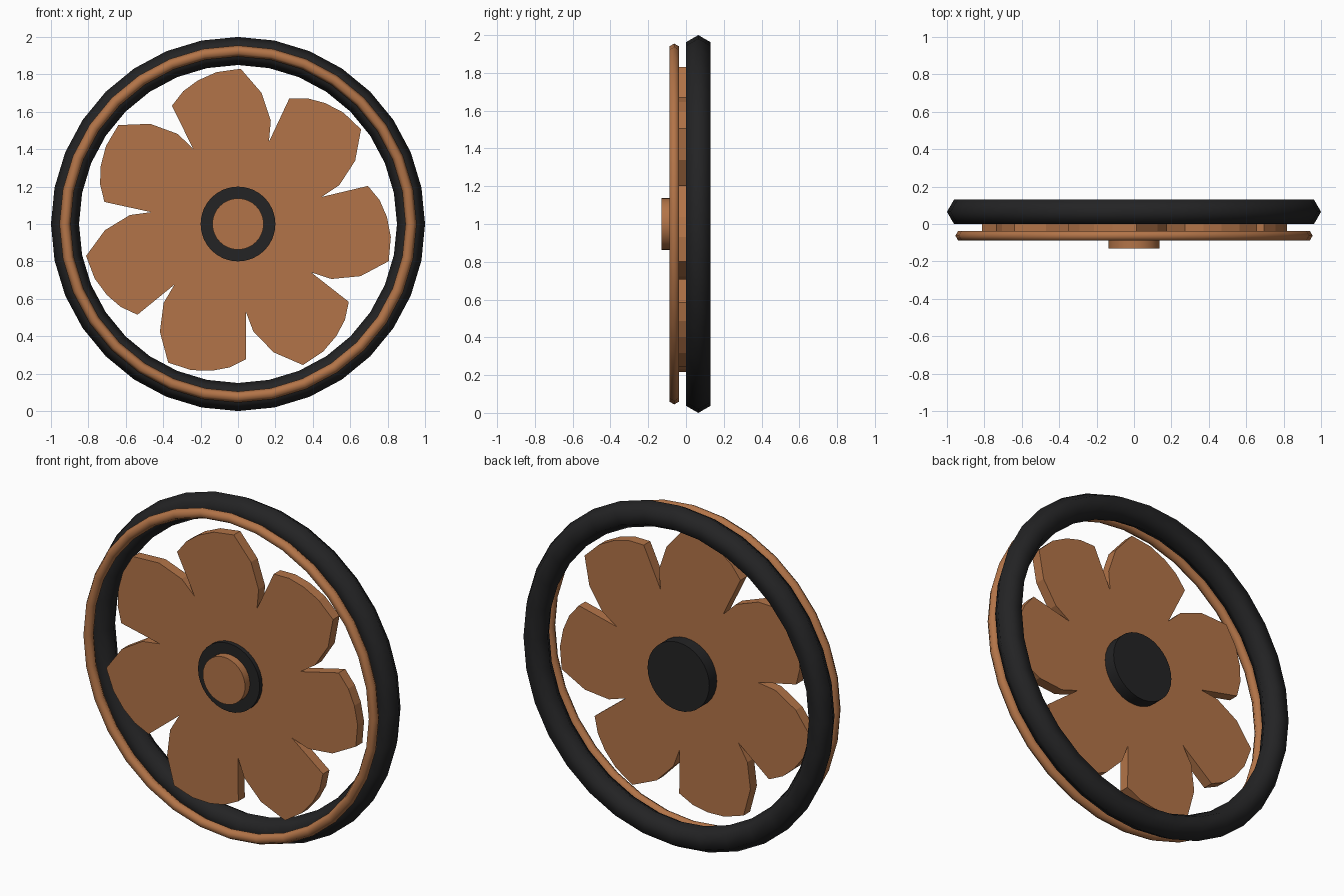
import bpy, bmesh
from math import radians, cos, sin, pi

cube = bpy.data.objects.get("Cube")
if cube:
    bpy.data.objects.remove(cube, do_unlink=True)

CENTRE_Z = 1.0


def material(name, colour):
    mat = bpy.data.materials.new(name)
    mat.use_nodes = True
    mat.diffuse_color = (*colour, 1)
    mat.node_tree.nodes["Principled BSDF"].inputs["Base Color"].default_value = (*colour, 1)
    return mat


copper = material("copper", (0.45, 0.175, 0.065))
black = material("black", (0.017, 0.017, 0.018))


def ring(name, y, major, minor, mat):
    """Smooth ring with a six-sided section, standing upright."""
    bpy.ops.mesh.primitive_torus_add(
        major_radius=major, minor_radius=minor, major_segments=32, minor_segments=6,
        location=(0, y, CENTRE_Z), rotation=(pi / 2, 0, 0))
    obj = bpy.context.object
    obj.name = name
    obj.data.materials.append(mat)
    bpy.ops.object.shade_smooth()


def disc(name, front, back, radius, mat):
    """Short cylinder along y."""
    bpy.ops.mesh.primitive_cylinder_add(
        vertices=32, radius=radius, depth=back - front,
        location=(0, (front + back) / 2, CENTRE_Z), rotation=(pi / 2, 0, 0))
    obj = bpy.context.object
    obj.name = name
    obj.data.materials.append(mat)
    bpy.ops.object.shade_smooth_by_angle(angle=radians(30))


# Rings
ring("outer_rim", 0.065, 0.925, 0.075, black)
ring("front_trim_ring", -0.0625, 0.925, 0.03, copper)

# Hub
disc("hub_disc", -0.085, 0.07, 0.2, black)
disc("hub_cap", -0.13, -0.08, 0.137, copper)

# Petal plate: one petal outline (radius, degrees after the notch) repeated round
PETALS = 7
petal = [(0.469, 0), (0.724, 1.6), (0.768, 8.4), (0.797, 15.2),
         (0.82, 22.8), (0.83, 31.8), (0.712, 41), (0.58, 48.4)]
bm = bmesh.new()
outline = []
for i in range(PETALS):
    for r, turn in petal:
        a = radians(120.8 - turn - i * 360 / PETALS)
        outline.append(bm.verts.new((r * cos(a), -0.06, CENTRE_Z + r * sin(a))))
face = bm.faces.new(outline)
extruded = bmesh.ops.extrude_face_region(bm, geom=[face], use_keep_orig=True)
verts = [g for g in extruded["geom"] if isinstance(g, bmesh.types.BMVert)]
bmesh.ops.translate(bm, verts=verts, vec=(0, 0.06, 0))
bmesh.ops.recalc_face_normals(bm, faces=bm.faces)
mesh = bpy.data.meshes.new("petal_plate")
bm.to_mesh(mesh)
bm.free()
mesh.materials.append(copper)
plate = bpy.data.objects.new("petal_plate", mesh)
bpy.context.collection.objects.link(plate)
